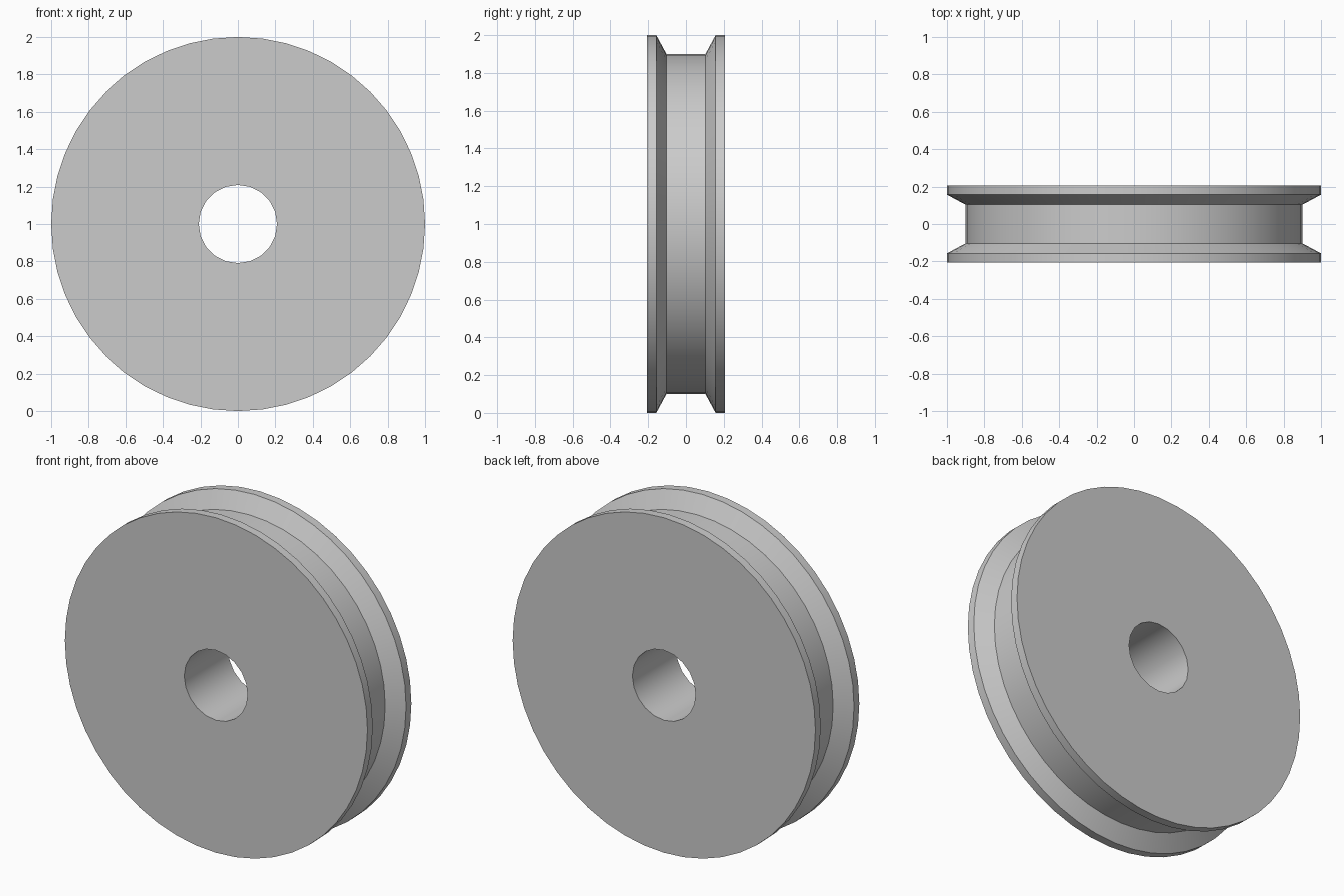
import bpy
import bmesh
import math

cube = bpy.data.objects.get("Cube")
if cube:
    bpy.data.objects.remove(cube, do_unlink=True)

RIM_SIDES, BORE_SIDES = 48, 20
HALF_WIDTH = 0.207

grey = bpy.data.materials.new("plain grey")
grey.use_nodes = True
colour = (0.6, 0.6, 0.6, 1)
grey.diffuse_color = colour
grey.node_tree.nodes["Principled BSDF"].inputs["Base Color"].default_value = colour

bm = bmesh.new()


def ring(radius, y, sides):
    """A closed circle of vertices around the wheel axis."""
    steps = [math.tau * i / sides for i in range(sides)]
    return [bm.verts.new((radius * math.cos(a), y, 1 + radius * math.sin(a))) for a in steps]


def loft(rings):
    """Join neighbouring rings with quads."""
    for a, b in zip(rings, rings[1:]):
        for i in range(len(a)):
            j = (i + 1) % len(a)
            bm.faces.new((a[i], a[j], b[j], b[i]))


def loop_edges(verts):
    return [bm.edges.get((v, verts[i - 1])) for i, v in enumerate(verts)]


# Grooved rim: flat flange, sloped wall, groove floor, mirrored
half = [(1, HALF_WIDTH), (1, 0.157), (0.9, 0.103)]
profile = [(r, -y) for r, y in half] + half[::-1]
rim = [ring(r, y, RIM_SIDES) for r, y in profile]
loft(rim)

# Axle bore
bore = [ring(0.209, y, BORE_SIDES) for y in (-HALF_WIDTH, HALF_WIDTH)]
loft(bore)

# Flat side faces with the central hole
for end in (0, -1):
    bmesh.ops.triangle_fill(bm, edges=loop_edges(rim[end]) + loop_edges(bore[end]),
                            use_beauty=True)
bmesh.ops.recalc_face_normals(bm, faces=bm.faces)

mesh = bpy.data.meshes.new("grooved_wheel")
bm.to_mesh(mesh)
bm.free()
mesh.materials.append(grey)
wheel = bpy.data.objects.new("grooved_wheel", mesh)
bpy.context.collection.objects.link(wheel)

# Smooth around the wheel, sharp at the flange and groove edges
bpy.ops.object.select_all(action="DESELECT")
wheel.select_set(True)
bpy.context.view_layer.objects.active = wheel
bpy.ops.object.shade_smooth_by_angle(angle=math.radians(25))
